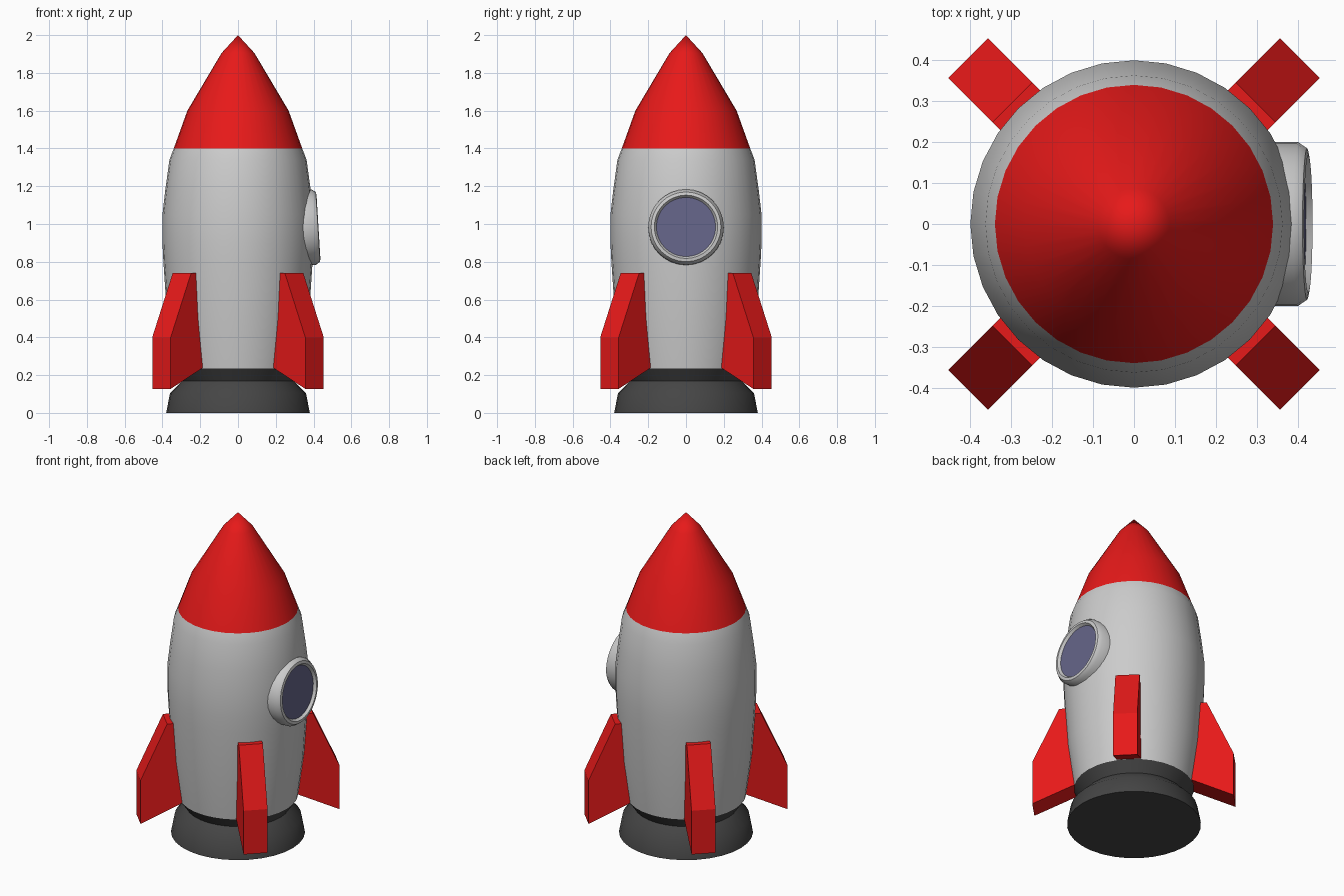
import bpy, bmesh, math
from mathutils import Matrix

if "Cube" in bpy.data.objects:
    bpy.data.objects.remove(bpy.data.objects["Cube"])


def material(name, color):
    m = bpy.data.materials.new(name)
    m.diffuse_color = (*color, 1)
    m.use_nodes = True
    m.node_tree.nodes["Principled BSDF"].inputs["Base Color"].default_value = m.diffuse_color
    return m


red = material("red", (0.8, 0.01, 0.01))
dark = material("dark", (0.06, 0.06, 0.06))
glass = material("glass", (0.13, 0.13, 0.25))


def finish(name, bm, mat=None, smooth=None):
    bmesh.ops.recalc_face_normals(bm, faces=bm.faces)
    mesh = bpy.data.meshes.new(name)
    bm.to_mesh(mesh)
    bm.free()
    ob = bpy.data.objects.new(name, mesh)
    bpy.context.collection.objects.link(ob)
    if mat:
        mesh.materials.append(mat)
    if smooth:
        bpy.ops.object.select_all(action='DESELECT')
        ob.select_set(True)
        bpy.context.view_layer.objects.active = ob
        bpy.ops.object.shade_smooth_by_angle(angle=math.radians(smooth))
    return ob


def lathe(name, profile, mat=None, sides=32, smooth=35, matrix=Matrix()):
    """Spin (radius, height) points around z; zero radius closes the end."""
    bm = bmesh.new()
    verts = [bm.verts.new((r, 0, z)) for r, z in profile]
    edges = [bm.edges.new(pair) for pair in zip(verts, verts[1:])]
    bmesh.ops.spin(bm, geom=verts + edges, cent=(0, 0, 0), axis=(0, 0, 1),
                   angle=math.tau, steps=sides, use_merge=True)
    bmesh.ops.remove_doubles(bm, verts=bm.verts, dist=1e-4)
    bm.transform(matrix)
    return finish(name, bm, mat, smooth)


# Hull and nose cone
lathe("hull", [(0.34, 0.235), (0.375, 0.5), (0.395, 0.8), (0.40, 0.9),
               (0.40, 1.05), (0.385, 1.18), (0.363, 1.34), (0.34, 1.4)])
lathe("nose_cone", [(0.34, 1.4), (0.268, 1.6), (0.087, 1.905), (0, 2.0)], red)

# Engine nozzle, narrowing below the hull and flaring to the ground
lathe("nozzle", [(0.34, 0.235), (0.295, 0.17), (0.36, 0.105),
                 (0.38, 0), (0, 0)], dark)

# Porthole on the +x side, tilted slightly upward with the hull
port = (Matrix.Translation((0.423, 0, 0.985))
        @ Matrix.Rotation(math.radians(86.5), 4, 'Y'))
lathe("porthole_ring", [(0.20, -0.10), (0.20, -0.022), (0.185, 0),
                        (0.168, 0.003), (0.157, -0.012)], matrix=port)
lathe("porthole_glass", [(0.158, -0.012), (0, -0.012)], glass, matrix=port)

# Four diagonal fins, outline in (radius, height)
outline = [(0.33, 0.240), (0.573, 0.127), (0.573, 0.40), (0.42, 0.74), (0.36, 0.74)]
half = 0.069
for i in range(4):
    bm = bmesh.new()
    face = bm.faces.new([bm.verts.new((r, -half, z)) for r, z in outline])
    ext = bmesh.ops.extrude_face_region(bm, geom=[face], use_keep_orig=True)
    bmesh.ops.translate(bm, vec=(0, 2 * half, 0),
                        verts=[g for g in ext["geom"] if isinstance(g, bmesh.types.BMVert)])
    bm.transform(Matrix.Rotation(math.radians(45 + 90 * i), 4, 'Z'))
    finish(f"fin_{i + 1}", bm, red)
